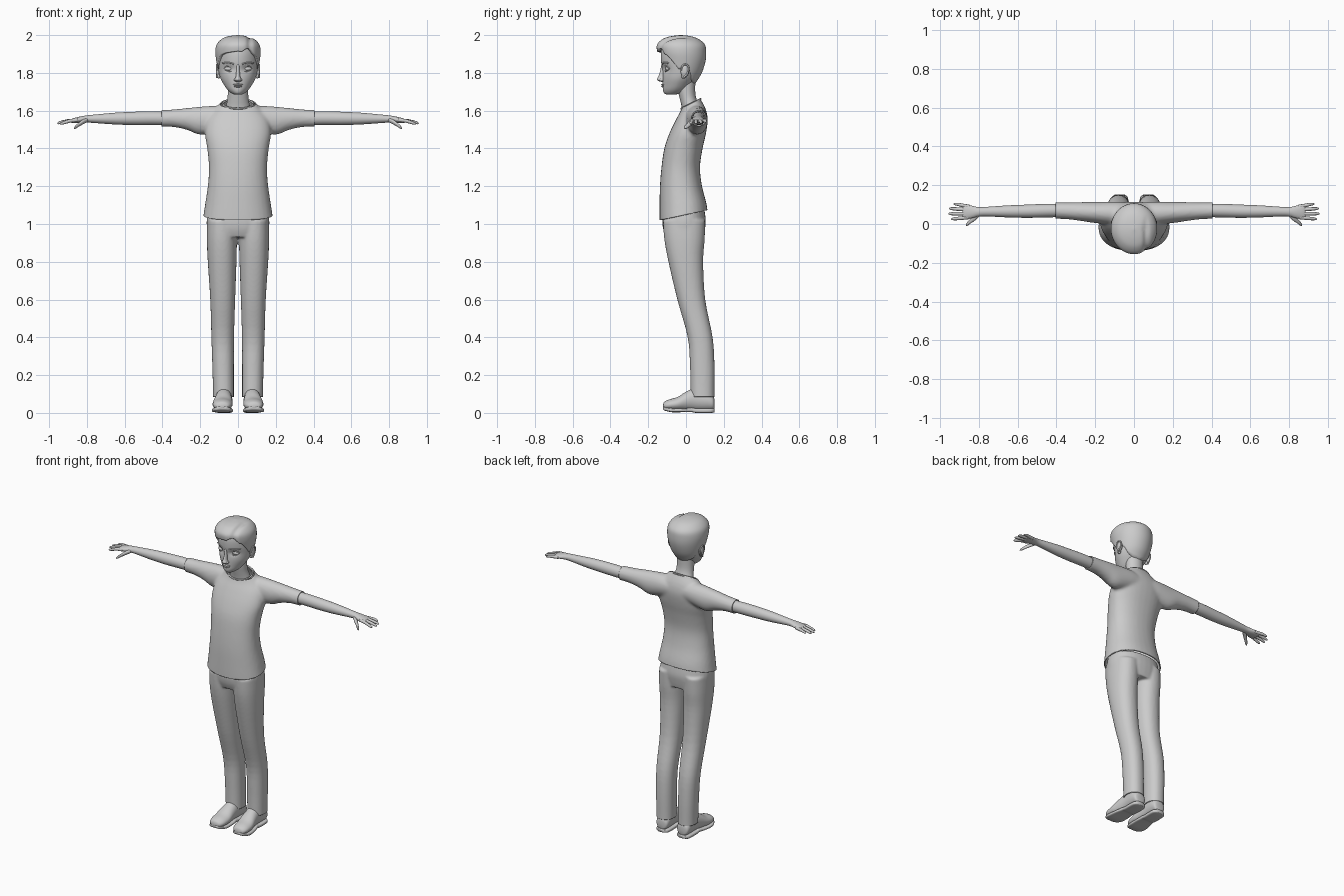
import bpy, bmesh, math
from mathutils import Vector

if "Cube" in bpy.data.objects:
    bpy.data.objects.remove(bpy.data.objects["Cube"])

clay = bpy.data.materials.new("light_grey")
clay.use_nodes = True
clay.diffuse_color = (0.6, 0.6, 0.6, 1)
clay.node_tree.nodes["Principled BSDF"].inputs["Base Color"].default_value = (0.6, 0.6, 0.6, 1)


def finish(name, bm):
    """Turn a bmesh into a smooth grey object."""
    bmesh.ops.recalc_face_normals(bm, faces=bm.faces)
    for f in bm.faces:
        f.smooth = True
    me = bpy.data.meshes.new(name)
    bm.to_mesh(me)
    bm.free()
    me.materials.append(clay)
    ob = bpy.data.objects.new(name, me)
    bpy.context.collection.objects.link(ob)
    return ob


def catmull(a, b, c, d, t):
    return tuple(0.5 * (2 * q + (r - p) * t + (2 * p - 5 * q + 4 * r - s) * t * t
                        + (3 * q - p - 3 * r + s) * t ** 3) for p, q, r, s in zip(a, b, c, d))


def resample(st, n):
    out = []
    for i in range(len(st) - 1):
        a, d = st[max(i - 1, 0)], st[min(i + 2, len(st) - 1)]
        out += [catmull(a, st[i], st[i + 1], d, k / n) for k in range(n)]
    return out + [st[-1]]


def loft(bm, stations, axis="z", power=2.0, sides=32, n=4, egg=0.0, mirror=1):
    """Skin ovals (position, centre a, centre b, radius a, radius b) along an axis."""
    rings = []
    for p, a, b, ra, rb in resample(stations, n):
        ring = []
        for k in range(sides):
            t = 2 * math.pi * k / sides
            c, s = math.cos(t), math.sin(t)
            u = a + ra * math.copysign(abs(c) ** (2 / power), c) * (1 + egg * min(s, 0))
            v = b + rb * math.copysign(abs(s) ** (2 / power), s)
            co = {"x": (p, u, v), "y": (u, p, v), "z": (u, v, p)}[axis]
            ring.append(bm.verts.new((co[0] * mirror, co[1], co[2])))
        rings.append(ring)
    for r0, r1 in zip(rings, rings[1:]):
        for k in range(sides):
            j = (k + 1) % sides
            bm.faces.new((r0[k], r0[j], r1[j], r1[k]))
    bm.faces.new(rings[0])
    bm.faces.new(rings[-1])


def span(rows):
    """(z, half width, front y, back y) to loft stations."""
    return [(z, 0, (f + b) / 2, w, (b - f) / 2) for z, w, f, b in rows]


def ball(bm, centre, size, mirror=1):
    vs = bmesh.ops.create_uvsphere(bm, u_segments=20, v_segments=12, radius=1)["verts"]
    for v in vs:
        v.co = Vector(((centre[0] + v.co.x * size[0]) * mirror,
                       centre[1] + v.co.y * size[1], centre[2] + v.co.z * size[2]))


def cord(name, pts, r, cyclic=False):
    """Thin round cord through points."""
    cu = bpy.data.curves.new(name, "CURVE")
    cu.dimensions = "3D"
    cu.bevel_depth = r
    cu.bevel_resolution = 2
    sp = cu.splines.new("NURBS")
    sp.points.add(len(pts) - 1)
    for p, co in zip(sp.points, pts):
        p.co = (*co, 1)
    sp.use_endpoint_u, sp.use_cyclic_u, sp.order_u = not cyclic, cyclic, 3
    cu.materials.append(clay)
    ob = bpy.data.objects.new(name, cu)
    bpy.context.collection.objects.link(ob)


def garment(name, bm, cuts, voxel=0.009, rounds=6):
    """Fuse overlapping lofts into one cloth surface, then trim the openings."""
    ob = finish(name, bm)
    m = ob.modifiers.new("fuse", "REMESH")
    m.mode, m.voxel_size = "VOXEL", voxel
    m = ob.modifiers.new("soften", "SMOOTH")
    m.factor, m.iterations = 0.5, rounds
    ev = ob.evaluated_get(bpy.context.evaluated_depsgraph_get())
    bm = bmesh.new()
    bm.from_mesh(ev.to_mesh())
    bpy.data.objects.remove(ob)
    for co, no in cuts:
        bmesh.ops.bisect_plane(bm, geom=bm.verts[:] + bm.edges[:] + bm.faces[:],
                               plane_co=co, plane_no=no, clear_outer=True)
    ob = finish(name, bm)
    m = ob.modifiers.new("cloth", "SOLIDIFY")
    m.thickness, m.offset = 0.006, -1
    return ob


# Shirt
bm = bmesh.new()
loft(bm, span([(0.96, .193, -.138, .12), (1.02, .187, -.14, .118), (1.1, .175, -.14, .11),
               (1.2, .16, -.138, .085), (1.3, .154, -.13, .074), (1.4, .163, -.115, .088),
               (1.48, .175, -.088, .106), (1.55, .165, -.055, .115), (1.6, .13, -.028, .107),
               (1.635, .1, -.018, .092), (1.66, .083, -.02, .078), (1.7, .08, -.03, .07)]), power=2.25)
half = [(0, .05, 1.56, .06, .055), (.1, .055, 1.558, .06, .068), (.2, .06, 1.547, .055, .074),
        (.27, .064, 1.556, .049, .058), (.35, .068, 1.56, .043, .046), (.46, .07, 1.557, .041, .043)]
loft(bm, [(-s[0],) + s[1:] for s in half[:0:-1]] + half, axis="x")
garment("shirt", bm, [((0, -.14, 1.02), (0, .21, -1)), ((.405, 0, 0), (1, 0, 0)),
                      ((-.405, 0, 0), (-1, 0, 0)), ((0, -.02, 1.615), (0, -.5, 1))])
# Neckline trim
cord("collar", [(.081 * math.cos(t), .026 + .052 * math.sin(t), 1.636 + .026 * math.sin(t))
                for t in (k * math.pi / 8 for k in range(16))], .005, True)

# Trousers
bm = bmesh.new()
loft(bm, span([(.93, .16, -.105, .092), (.97, .164, -.12, .1), (1.02, .166, -.126, .105),
               (1.09, .155, -.12, .095)]), power=2.3)
for m in (1, -1):
    loft(bm, [(.04, .077, .089, .055, .063), (.1, .077, .088, .055, .063), (.25, .079, .086, .057, .065),
              (.4, .081, .075, .06, .066), (.6, .081, .028, .066, .074), (.8, .084, -.001, .076, .092),
              (.92, .085, -.008, .08, .107), (1.02, .084, -.01, .079, .112)], mirror=m, power=2.2)
garment("trousers", bm, [((0, 0, .085), (0, 0, -1)), ((0, 0, 1.07), (0, 0, 1))], voxel=.007)

# Shoes
for side, m in (("left", 1), ("right", -1)):
    bm = bmesh.new()
    loft(bm, [(-.122, .084, .034, .012, .008), (-.115, .084, .038, .034, .02), (-.09, .083, .042, .049, .029),
              (-.045, .081, .048, .053, .036), (0, .078, .062, .048, .05), (.05, .075, .072, .043, .06),
              (.11, .074, .068, .044, .056), (.142, .074, .055, .038, .04), (.15, .074, .05, .02, .025)],
         axis="y", mirror=m)
    finish(side + "_shoe", bm)
    bm = bmesh.new()
    loft(bm, [(-.122, .084, .026, .02, .008), (-.11, .084, .021, .042, .01), (-.07, .083, .014, .055, .011),
              (-.01, .079, .014, .052, .01), (.03, .076, .016, .045, .012), (.055, .075, .012, .045, .012),
              (.13, .074, .012, .044, .012), (.152, .074, .014, .025, .011)],
         axis="y", power=4, mirror=m)
    finish(side + "_sole", bm)
    for i in range(3):
        y, z = -.045 + i * .022, .088 + i * .011
        cord(side + "_lace", [(m * (.08 + dx), y + dy, z + dz) for dx, dy, dz in
                              ((-.03, .012, -.014), (0, 0, .002), (.03, .012, -.014))], .0035)

# Arms and hands
tips = [(.93, .103, 1.54), (.954, .08, 1.535), (.957, .053, 1.533), (.943, .026, 1.531)]
for side, m in (("left", 1), ("right", -1)):
    bm = bmesh.new()
    loft(bm, [(.34, .07, 1.558, .033, .035), (.45, .069, 1.56, .035, .036), (.55, .066, 1.559, .034, .035),
              (.65, .065, 1.558, .031, .031), (.75, .064, 1.557, .025, .023), (.8, .063, 1.556, .024, .019),
              (.84, .062, 1.552, .033, .016), (.875, .063, 1.547, .038, .012), (.885, .063, 1.545, .034, .008)],
         axis="x", mirror=m)
    for i, (x, y, z) in enumerate(tips):
        y0 = .091 - i * .019
        loft(bm, [(.85, y0, 1.549, .009, .009), (.885, .6 * y0 + .4 * y, 1.547, .0095, .0095),
                  (x - .025, .2 * y0 + .8 * y, z + .006, .0085, .0085),
                  (x - .006, y, z + .001, .006, .006), (x, y, z, .002, .002)],
             axis="x", sides=12, mirror=m)
    loft(bm, [(.795, .053, 1.552, .012, .011), (.82, .034, 1.541, .016, .013), (.843, .015, 1.526, .012, .011),
              (.86, 0, 1.513, .01, .009), (.868, -.006, 1.507, .003, .003)], axis="x", sides=12, mirror=m)
    finish(side + "_arm", bm)

# Neck
bm = bmesh.new()
loft(bm, [(1.56, 0, .035, .075, .05), (1.62, 0, .025, .064, .048), (1.66, 0, .012, .056, .044),
          (1.7, 0, .004, .054, .045), (1.77, 0, 0, .055, .05)])
finish("neck", bm)

# Head, with the eye sockets pressed in
bm = bmesh.new()
loft(bm, span([(1.685, .02, -.103, -.06), (1.693, .036, -.116, -.02), (1.71, .055, -.122, .005),
               (1.735, .073, -.123, .028), (1.77, .092, -.124, .055), (1.81, .103, -.124, .078),
               (1.86, .109, -.132, .093), (1.91, .108, -.132, .094), (1.95, .094, -.118, .08),
               (1.985, .045, -.07, .03)]), egg=.1, sides=64, n=6)
for v in bm.verts:
    if v.co.y < -.03:
        d = ((abs(v.co.x) - .047) / .024) ** 2 + ((v.co.z - 1.822) / .017) ** 2
        v.co.y += .012 * math.exp(-d)
finish("head", bm)

# Nose and lips
bm = bmesh.new()
loft(bm, [(1.845, 0, -.122, .008, .008), (1.81, 0, -.123, .009, .014), (1.78, 0, -.128, .012, .019),
          (1.766, 0, -.13, .018, .024), (1.758, 0, -.127, .016, .02), (1.752, 0, -.122, .008, .008)], sides=20)
for m in (1, -1):
    ball(bm, (.013, -.128, 1.763), (.009, .012, .008), m)
finish("nose", bm)
bm = bmesh.new()
ball(bm, (0, -.119, 1.738), (.027, .013, .005))
ball(bm, (0, -.119, 1.729), (.022, .013, .006))
finish("lips", bm)

# Eyes, lids, brows and ears
for side, m in (("left", 1), ("right", -1)):
    bm = bmesh.new()
    ball(bm, (.048, -.094, 1.822), (.025, .016, .012), m)
    finish(side + "_eye", bm)
    for name, dz, r in (("upper_lid", .019, .0035), ("lower_lid", -.016, .0025)):
        cord(f"{side}_{name}", [(m * x, y, 1.822 + h * dz) for x, y, h in
                                ((.022, -.108, 0), (.036, -.111, .9), (.056, -.106, .9), (.075, -.088, 0))], r)
    cord(side + "_brow", [(m * .022, -.125, 1.846), (m * .05, -.12, 1.86), (m * .082, -.089, 1.85)], .0045)
    bm = bmesh.new()
    ball(bm, (.106, -.006, 1.812), (.011, .023, .034), m)
    ball(bm, (.102, -.012, 1.785), (.009, .013, .016), m)
    finish(side + "_ear", bm)
    cord(side + "_ear_rim", [(m * .113, y, z) for y, z in ((-.026, 1.812), (-.022, 1.842), (.006, 1.846),
                                                         (.018, 1.82), (.002, 1.787), (-.012, 1.776))], .0045)

# Hair: columns run from a shaped hairline up to the crown
shape = resample(span([(1.72, .06, -.11, .035), (1.76, .086, -.12, .06), (1.8, .101, -.126, .084),
                       (1.86, .114, -.138, .103), (1.91, .12, -.152, .107), (1.95, .113, -.153, .1),
                       (1.98, .085, -.122, .066), (1.994, .05, -.08, .026), (2, .004, -.032, -.022)]), 8)
line = [(0, 1.915), (35, 1.905), (52, 1.893), (66, 1.855), (80, 1.82), (94, 1.822),
        (112, 1.81), (128, 1.765), (150, 1.748), (180, 1.74)]


def lookup(rows, x):
    for a, b in zip(rows, rows[1:]):
        if x <= b[0]:
            t = max(0, (x - a[0]) / (b[0] - a[0]))
            return [p + (q - p) * t for p, q in zip(a, b)]
    return rows[-1]


bm = bmesh.new()
cols, rows = 72, 26
grid = []
for k in range(cols):
    ang = 360 * k / cols
    t = math.radians(ang)
    low = lookup(line, min(ang, 360 - ang))[1]
    if 10 < ang < 45:
        low += .022 * math.sin(math.pi * (ang - 10) / 35)
    column = []
    for i in range(-1, rows + 1):
        f = max(i, 0) / rows
        z = low + (2 - low) * math.sin(f * math.pi / 2)
        _, _, cy, rx, ry = lookup(shape, z)
        g = .86 if i < 0 else 1
        x, y = rx * g * math.sin(t), cy - ry * g * math.cos(t)
        # parting groove
        part = math.exp(-((x - .062) / .013) ** 2) * min(1, max(0, (.05 - y) / .08))
        column.append(bm.verts.new((x * (1 - .05 * part), y + .008 * part, z - .011 * part * f)))
    grid.append(column)
for k in range(cols):
    a, b = grid[k], grid[(k + 1) % cols]
    for i in range(rows + 1):
        bm.faces.new((a[i], b[i], b[i + 1], a[i + 1]))
bm.faces.new([c[-1] for c in grid])
finish("hair", bm)
